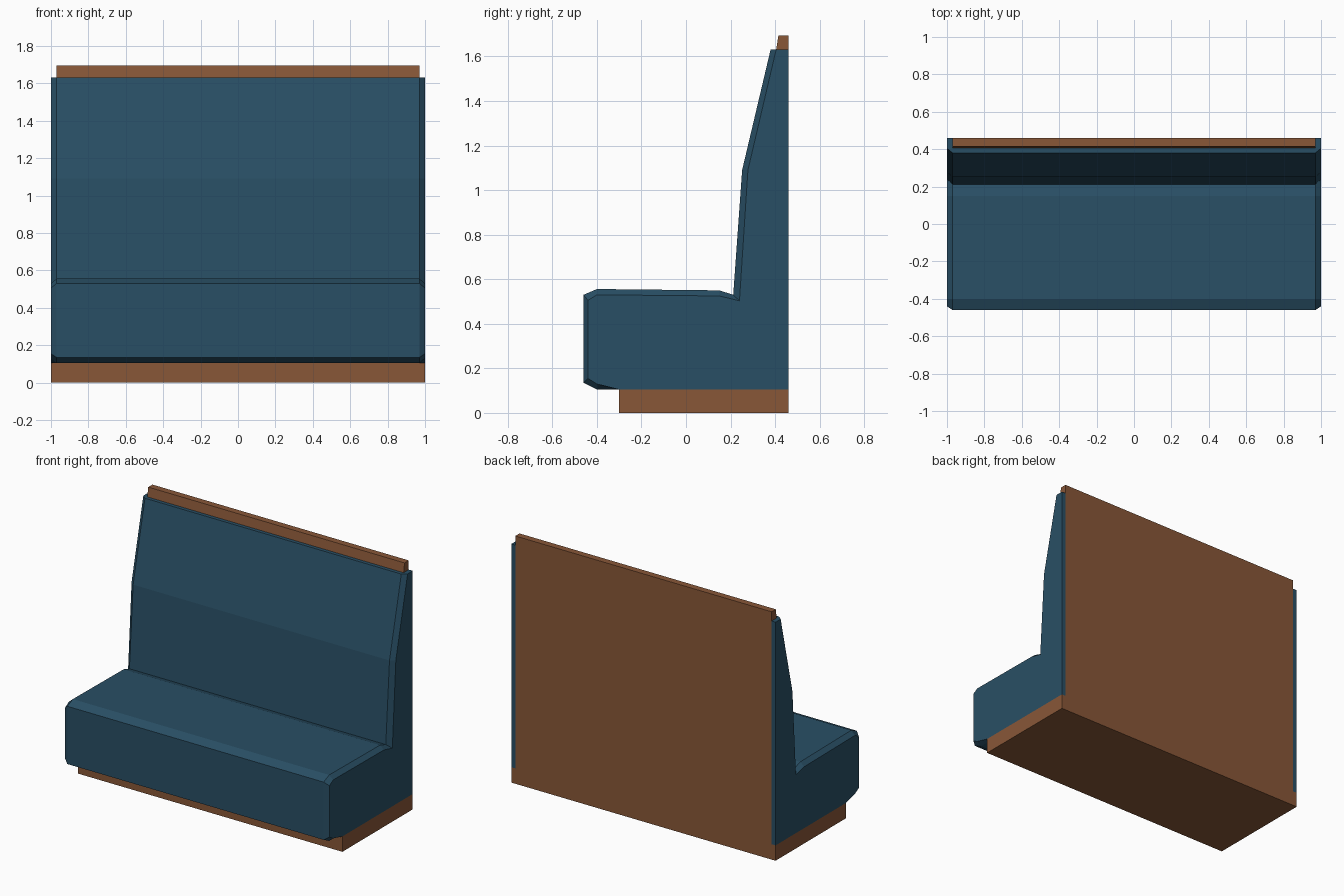
import bpy, bmesh

if "Cube" in bpy.data.objects:
    bpy.data.objects.remove(bpy.data.objects["Cube"])


def material(name, color):
    m = bpy.data.materials.new(name)
    m.diffuse_color = (*color, 1)
    m.use_nodes = True
    m.node_tree.nodes["Principled BSDF"].inputs["Base Color"].default_value = m.diffuse_color
    return m


def loft(name, sections, mat, skip=()):
    """Join matching (y, z) profiles placed along x; skip = (span, edge) left open."""
    bm = bmesh.new()
    rings = [[bm.verts.new((x, y, z)) for y, z in prof] for x, prof in sections]
    n = len(rings[0])
    for s in range(len(rings) - 1):
        a, b = rings[s], rings[s + 1]
        for i in range(n):
            if (s, i) not in skip:
                j = (i + 1) % n
                bm.faces.new((a[i], a[j], b[j], b[i]))
    bm.faces.new(rings[0][::-1])
    bm.faces.new(rings[-1])
    # profiles run clockwise seen from +x
    bmesh.ops.reverse_faces(bm, faces=bm.faces[:])
    me = bpy.data.meshes.new(name)
    bm.to_mesh(me)
    bm.free()
    me.materials.append(mat)
    ob = bpy.data.objects.new(name, me)
    bpy.context.collection.objects.link(ob)
    return ob


blue = material("blue_upholstery", (0.022, 0.078, 0.13))
wood = material("brown_wood", (0.25, 0.096, 0.039))

# Padded seat and backrest: full profile, with a smaller one at the ends
full = [(-0.46, 0.135), (-0.46, 0.53), (-0.40, 0.556), (0.15, 0.55),
        (0.212, 0.53), (0.252, 1.09), (0.38, 1.632), (0.46, 1.632),
        (0.46, 0.105), (-0.30, 0.105), (-0.40, 0.105)]
end = [(-0.44, 0.155), (-0.44, 0.505), (-0.40, 0.53), (0.15, 0.525),
       (0.24, 0.503), (0.278, 1.09), (0.405, 1.632), (0.46, 1.632),
       (0.46, 0.105), (-0.30, 0.105), (-0.40, 0.13)]
# The back between the ends is open, closed by the wooden back panel
loft("upholstery", [(-1, end), (-0.97, full), (0.97, full), (1, end)],
     blue, skip={(1, 7)})

# Wooden plinth under the seat
plinth = [(-0.30, 0), (-0.30, 0.105), (0.46, 0.105), (0.46, 0)]
loft("plinth", [(-1, plinth), (1, plinth)], wood)

# Wooden back panel, rising above the padding
panel = [(0.405, 0.105), (0.405, 1.632), (0.415, 1.695), (0.46, 1.695), (0.46, 0.105)]
loft("back_panel", [(-0.97, panel), (0.97, panel)], wood)
